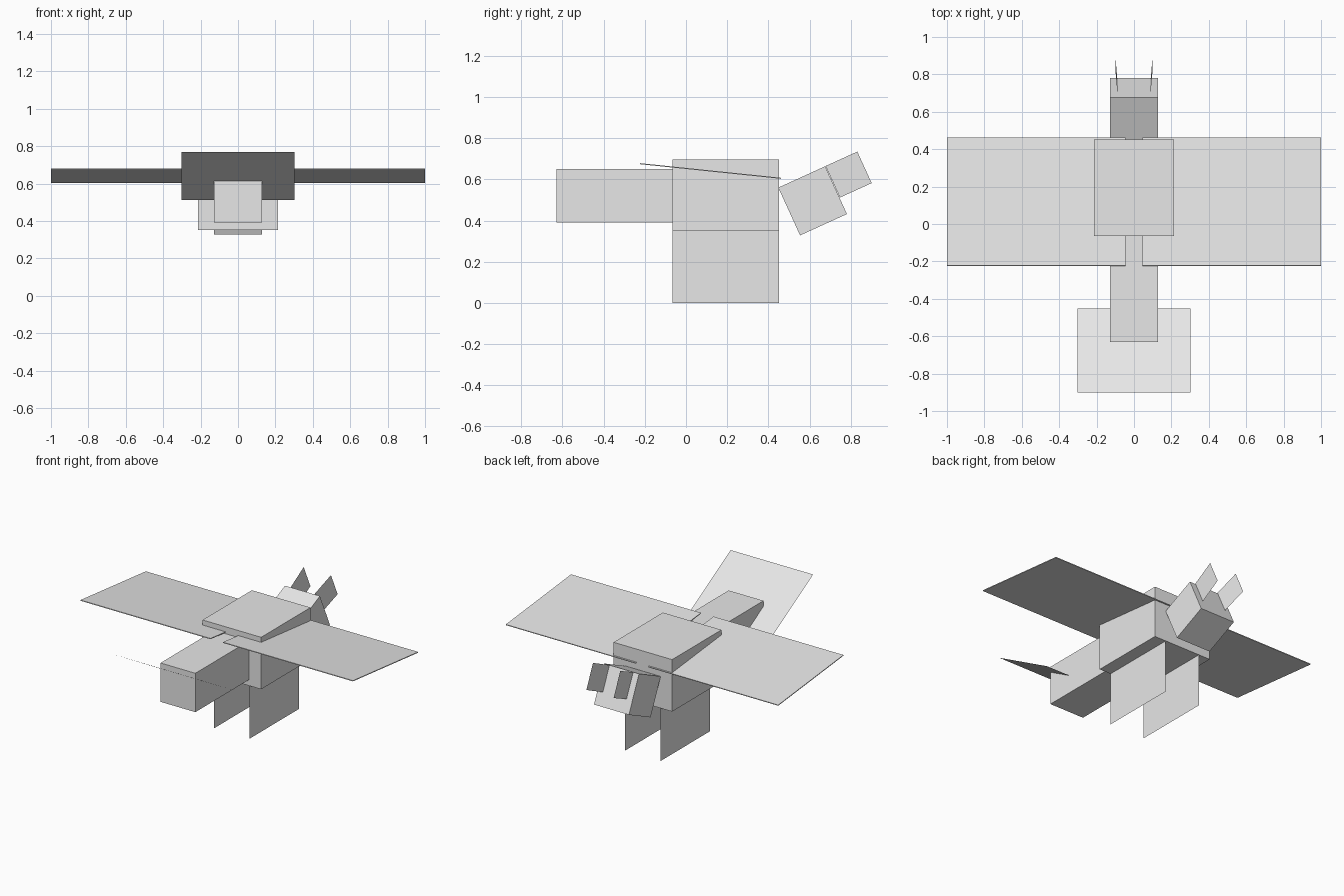
import bpy
import math
from mathutils import Matrix, Vector

if "Cube" in bpy.data.objects:
    bpy.data.objects.remove(bpy.data.objects["Cube"])

grey = bpy.data.materials.new("light_grey")
grey.diffuse_color = (0.8, 0.8, 0.8, 1)
grey.use_nodes = True
grey.node_tree.nodes["Principled BSDF"].inputs["Base Color"].default_value = grey.diffuse_color


def add_mesh(name, verts, faces):
    mesh = bpy.data.meshes.new(name)
    mesh.from_pydata(verts, [], faces)
    mesh.materials.append(grey)
    obj = bpy.data.objects.new(name, mesh)
    bpy.context.collection.objects.link(obj)
    return obj


def box(name, size, centre, tilt=0.0):
    """Box of a given size, tilted about the x axis."""
    rot = Matrix.Rotation(tilt, 3, 'X')
    verts = [rot @ Vector((sx * size[0] / 2, sy * size[1] / 2, sz * size[2] / 2)) + Vector(centre)
             for sz in (-1, 1) for sy in (-1, 1) for sx in (-1, 1)]
    faces = [(0, 2, 3, 1), (4, 5, 7, 6), (0, 1, 5, 4),
             (2, 6, 7, 3), (0, 4, 6, 2), (1, 3, 7, 5)]
    return add_mesh(name, verts, faces)


def sheet(name, corners):
    """Single flat four-sided sheet."""
    return add_mesh(name, corners, [(0, 1, 2, 3)])


# Body and the narrower block in front of it
box("body", (0.43, 0.517, 0.345), (0, 0.194, 0.5235))
box("front_block", (0.256, 0.565, 0.258), (0, -0.3475, 0.521))

# Tilted block at the back
box("rear_block", (0.256, 0.25, 0.255), (0, 0.615, 0.496), math.radians(24.5))

# Sloping plate through the front block
sheet("front_plate", [(-0.303, -0.9, 0.768), (0.303, -0.9, 0.768),
                      (0.303, -0.452, 0.511), (-0.303, -0.452, 0.511)])

wing_tilt = math.atan2(-0.071, 0.685)
for side, label in ((-1, "left"), (1, "right")):
    # Thin wing, lower at the back
    box(label + "_wing", (0.954, 0.688, 0.005), (side * 0.523, 0.119, 0.641), wing_tilt)
    # Flat leg below the body
    x = side * 0.13
    sheet(label + "_leg", [(x, -0.065, 0), (x, 0.452, 0), (x, 0.452, 0.351), (x, -0.065, 0.351)])
    # Small fin on the rear block, leaning slightly outwards
    inner, outer = side * 0.087, side * 0.1
    sheet(label + "_rear_fin", [(inner, 0.678, 0.665), (inner, 0.748, 0.512),
                                (outer, 0.902, 0.582), (outer, 0.832, 0.735)])
